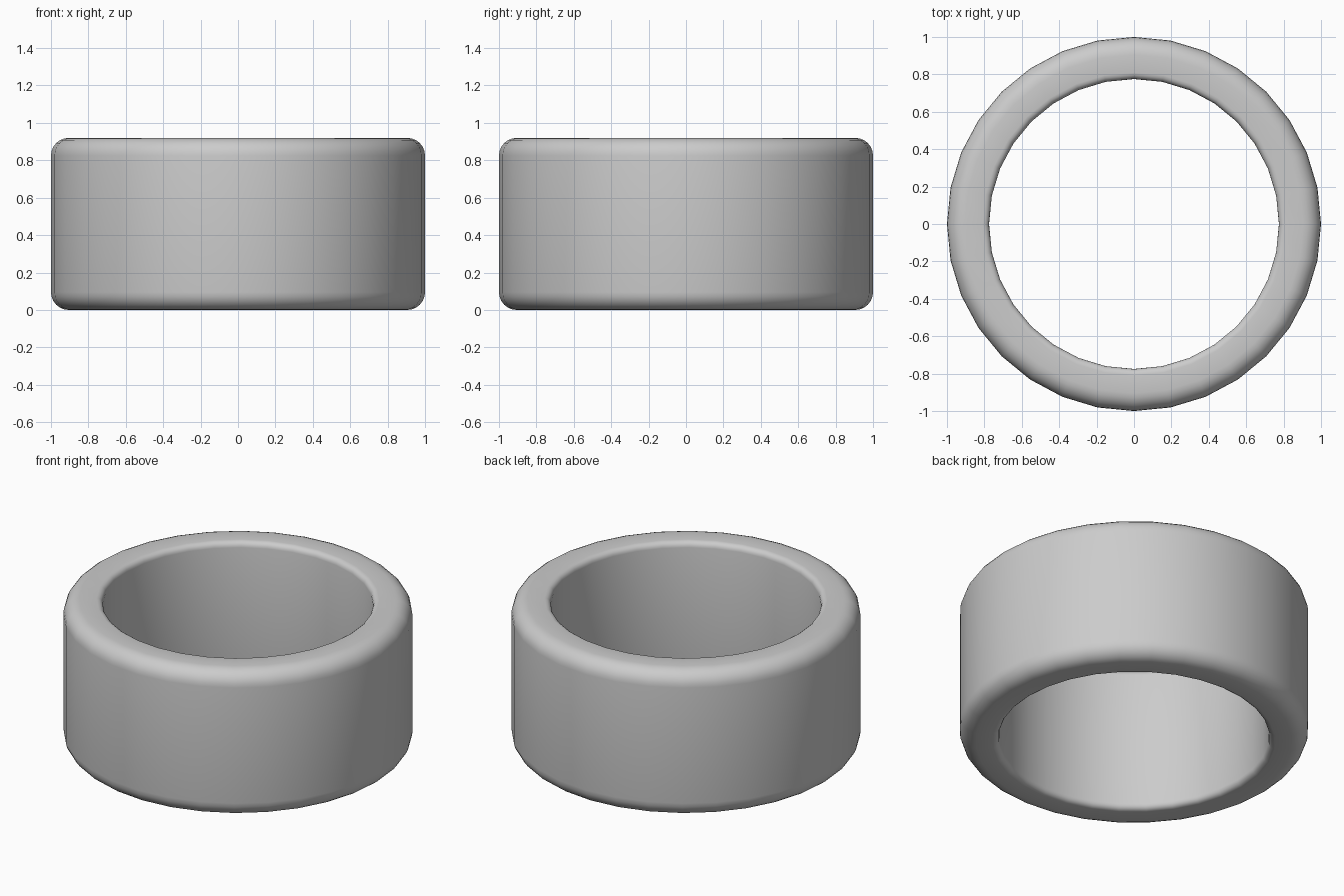
import bpy, bmesh
from math import sin, cos, pi, radians

if "Cube" in bpy.data.objects:
    bpy.data.objects.remove(bpy.data.objects["Cube"])

OUTER, INNER, HEIGHT = 1.0, 0.775, 0.92
R_OUT, R_IN = 0.095, 0.035
SIDES = 32


def corner(r, z, radius, start, steps):
    """Quarter-round profile corner around centre (r, z)."""
    return [(r + radius * cos(start + i / steps * pi / 2),
             z + radius * sin(start + i / steps * pi / 2)) for i in range(steps + 1)]


# Wall cross-section: wide rounding outside, small rounding inside
profile = (corner(OUTER - R_OUT, R_OUT, R_OUT, -pi / 2, 6)
           + corner(OUTER - R_OUT, HEIGHT - R_OUT, R_OUT, 0, 6)
           + corner(INNER + R_IN, HEIGHT - R_IN, R_IN, pi / 2, 4)
           + corner(INNER + R_IN, R_IN, R_IN, pi, 4))

# Revolve the closed profile into a ring
bm = bmesh.new()
rings = []
for s in range(SIDES):
    a = 2 * pi * s / SIDES
    rings.append([bm.verts.new((r * cos(a), r * sin(a), z)) for r, z in profile])
n = len(profile)
for s in range(SIDES):
    cur, nxt = rings[s], rings[(s + 1) % SIDES]
    for i in range(n):
        j = (i + 1) % n
        bm.faces.new((cur[i], nxt[i], nxt[j], cur[j]))
bmesh.ops.recalc_face_normals(bm, faces=bm.faces)

mesh = bpy.data.meshes.new("ring_band")
bm.to_mesh(mesh)
bm.free()
ring = bpy.data.objects.new("ring_band", mesh)
bpy.context.collection.objects.link(ring)

# Smooth shading
bpy.context.view_layer.objects.active = ring
ring.select_set(True)
bpy.ops.object.shade_smooth_by_angle(angle=radians(40))
